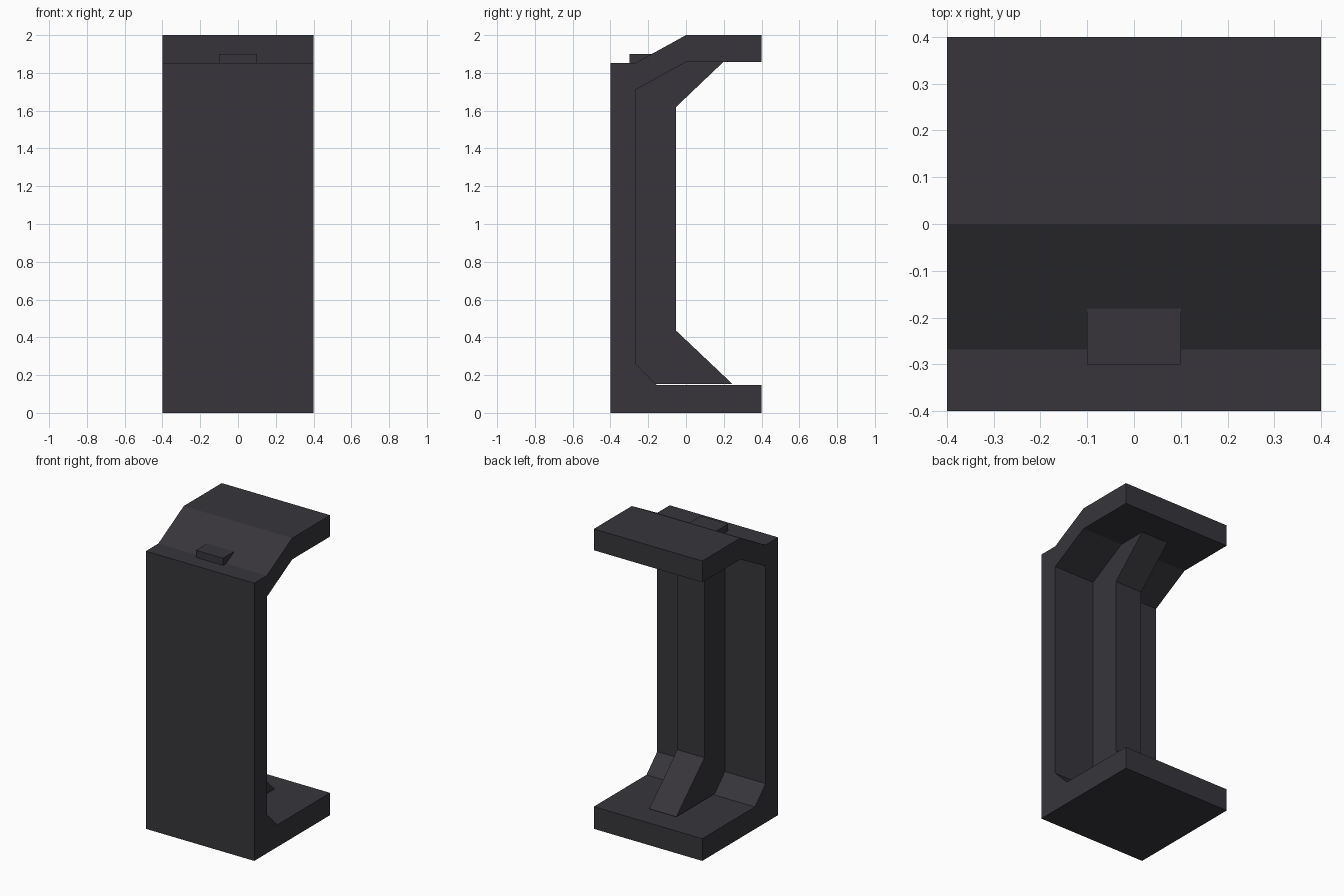
import bpy, bmesh

if "Cube" in bpy.data.objects:
    bpy.data.objects.remove(bpy.data.objects["Cube"])

dark = bpy.data.materials.new("dark grey")
dark.diffuse_color = (0.038, 0.036, 0.043, 1)
dark.use_nodes = True
dark.node_tree.nodes["Principled BSDF"].inputs["Base Color"].default_value = dark.diffuse_color


def extrude_x(name, profile, half_width):
    """Extrude a (y, z) profile symmetrically along x."""
    bm = bmesh.new()
    face = bm.faces.new([bm.verts.new((-half_width, y, z)) for y, z in profile])
    ext = bmesh.ops.extrude_face_region(bm, geom=[face])
    verts = [g for g in ext["geom"] if isinstance(g, bmesh.types.BMVert)]
    bmesh.ops.translate(bm, verts=verts, vec=(2 * half_width, 0, 0))
    bmesh.ops.recalc_face_normals(bm, faces=bm.faces)
    mesh = bpy.data.meshes.new(name)
    bm.to_mesh(mesh)
    bm.free()
    mesh.materials.append(dark)
    obj = bpy.data.objects.new(name, mesh)
    bpy.context.collection.objects.link(obj)
    return obj


# C-shaped shell: base, upright wall and overhanging top
extrude_x("c_frame", [
    (-0.4, 0), (0.4, 0), (0.4, 0.148), (-0.155, 0.148), (-0.268, 0.26),
    (-0.268, 1.71), (0, 1.858), (0.4, 1.858), (0.4, 2), (0, 2),
    (-0.268, 1.852), (-0.4, 1.852)], 0.4)

# Central rib; its upper front corner pokes through the sloped top
extrude_x("centre_rib", [
    (-0.3, 0.154), (0.245, 0.154), (-0.052, 0.435), (-0.052, 1.62),
    (0.2, 1.86), (0.16, 1.9), (-0.3, 1.9)], 0.1)
